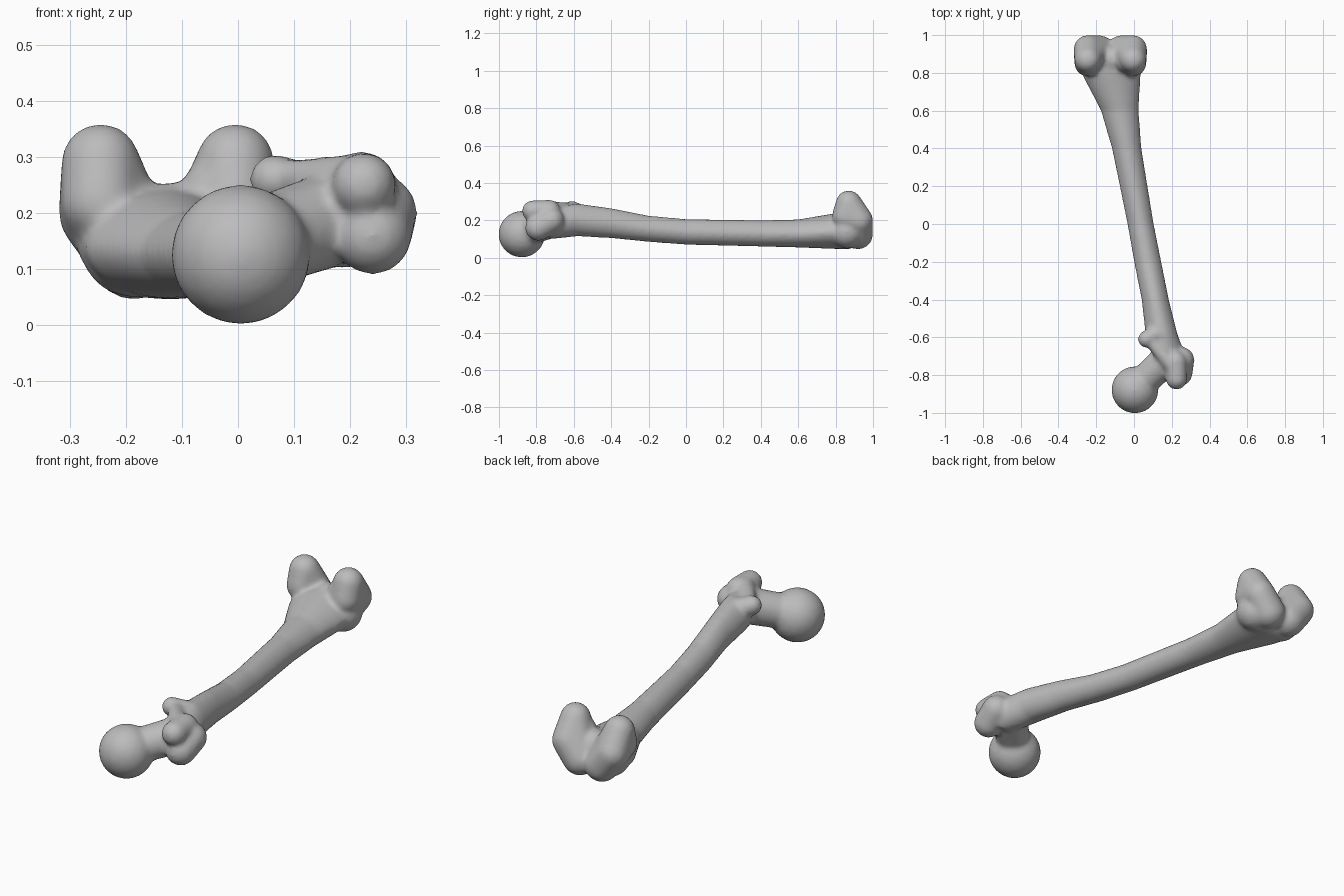
import bpy, bmesh
from math import sin, cos, pi
from mathutils import Matrix, Vector

cube = bpy.data.objects.get("Cube")
if cube:
    bpy.data.objects.remove(cube, do_unlink=True)

bone = bpy.data.materials.new("bone_grey")
bone.use_nodes = True
colour = (0.5, 0.5, 0.5, 1)
bone.diffuse_color = colour
bone.node_tree.nodes["Principled BSDF"].inputs["Base Color"].default_value = colour

# Measurements below are written in hundredths of a unit
UNIT = 0.01


def make_object(name, bm):
    """Turn a finished bmesh into a linked object with the bone material."""
    bmesh.ops.recalc_face_normals(bm, faces=bm.faces)
    mesh = bpy.data.meshes.new(name)
    bm.to_mesh(mesh)
    bm.free()
    mesh.materials.append(bone)
    obj = bpy.data.objects.new(name, mesh)
    bpy.context.collection.objects.link(obj)
    return obj


def make_blob(name, *balls):
    """Convex skin stretched over balls given as (x, y, z, radius)."""
    bm = bmesh.new()
    for x, y, z, radius in balls:
        place = Matrix.Translation(Vector((x, y, z)) * UNIT)
        bmesh.ops.create_icosphere(bm, subdivisions=3, radius=radius * UNIT, matrix=place)
    if len(balls) > 1:
        hull = bmesh.ops.convex_hull(bm, input=bm.verts)
        inside = [g for g in hull["geom_interior"] if isinstance(g, bmesh.types.BMVert)]
        bmesh.ops.delete(bm, geom=inside, context="VERTS")
    return make_object(name, bm)


def make_tube(name, stations, sides=32):
    """Tube through (y, left, right, low, high), pinched to a ridge on top."""
    bm = bmesh.new()
    rings = []
    for y, left, right, low, high in stations:
        ring = []
        for step in range(sides):
            angle = 2 * pi * step / sides
            pinch = 1 - max(sin(angle), 0) / 6
            across = (left + right + (right - left) * cos(angle) * pinch) / 2
            height = (low + high + (high - low) * sin(angle)) / 2
            ring.append(bm.verts.new(Vector((across, y, height)) * UNIT))
        rings.append(ring)
    for near, far in zip(rings, rings[1:]):
        for step in range(sides):
            after = (step + 1) % sides
            bm.faces.new((near[step], near[after], far[after], far[step]))
    bm.faces.new(rings[0])
    bm.faces.new(rings[-1])
    return make_object(name, bm)


# Bowed shaft, flaring toward the knee
shaft = make_tube("shaft", [
    (-72, 11, 28, 10, 27),
    (-58, 6, 23, 11.5, 29),
    (-40, 4, 18.5, 10.5, 26.5),
    (-20, 0, 14.5, 8.5, 22.5),
    (0, -3.5, 10.5, 7, 20.7),
    (40, -11.7, 4, 6, 20),
    (60, -17.5, 2.5, 5.5, 20.5),
    (78, -27, 3.5, 4.8, 23.5),
    (88, -29, 4.5, 4.5, 25),
])
parts = [shaft]

# Hip ball and the neck that carries it
parts.append(make_blob("head", (0.5, -87.8, 12.6, 12.5)))
parts.append(make_blob("neck", (2, -86, 14, 8), (17, -72, 19, 8.5)))

# Outer hip prominence, its hooked tip, and the crest to the inner bump
parts.append(make_blob("greater_trochanter", (25, -72, 20, 7), (24, -79, 16, 7)))
parts.append(make_blob("trochanter_tip", (22.5, -82, 25, 5.7), (22, -73, 25, 6)))
parts.append(make_blob("trochanter_crest", (21, -76, 26, 4.5), (9, -62, 26, 3.5)))
parts.append(make_blob("lesser_trochanter", (6.5, -61, 26, 4.5), (12, -58, 24, 5)))

# Paired knee knuckles, mirrored about the middle of the knee
KNEE_MIDDLE = -12.5
for name, side in (("outer_condyle", -1), ("inner_condyle", 1)):
    profile = [(12, 87, 29, 7), (12, 92.5, 20, 7.5), (12, 85, 22, 7), (6, 92, 12.5, 8)]
    parts.append(make_blob(name, *[(KNEE_MIDDLE + side * out, y, z, radius)
                                   for out, y, z, radius in profile]))
parts.append(make_blob("inner_condyle_root", (-4, 86, 24, 6), (0, 87, 29, 6)))
parts.append(make_blob("condyle_bridge", (-19, 86, 14, 9), (-3, 86, 14, 9), (-12, 87, 18, 7.5)))

# Fuse the parts into one continuous, softly blended bone
bpy.ops.object.select_all(action="DESELECT")
for part in parts:
    part.select_set(True)
bpy.context.view_layer.objects.active = shaft
bpy.ops.object.join()
shaft.name = "thigh_bone"
fuse = shaft.modifiers.new("fuse", "REMESH")
fuse.mode = "VOXEL"
fuse.voxel_size = UNIT
soften = shaft.modifiers.new("soften", "SMOOTH")
soften.iterations = 10
for modifier in ("fuse", "soften"):
    bpy.ops.object.modifier_apply(modifier=modifier)
bpy.ops.object.shade_smooth()
